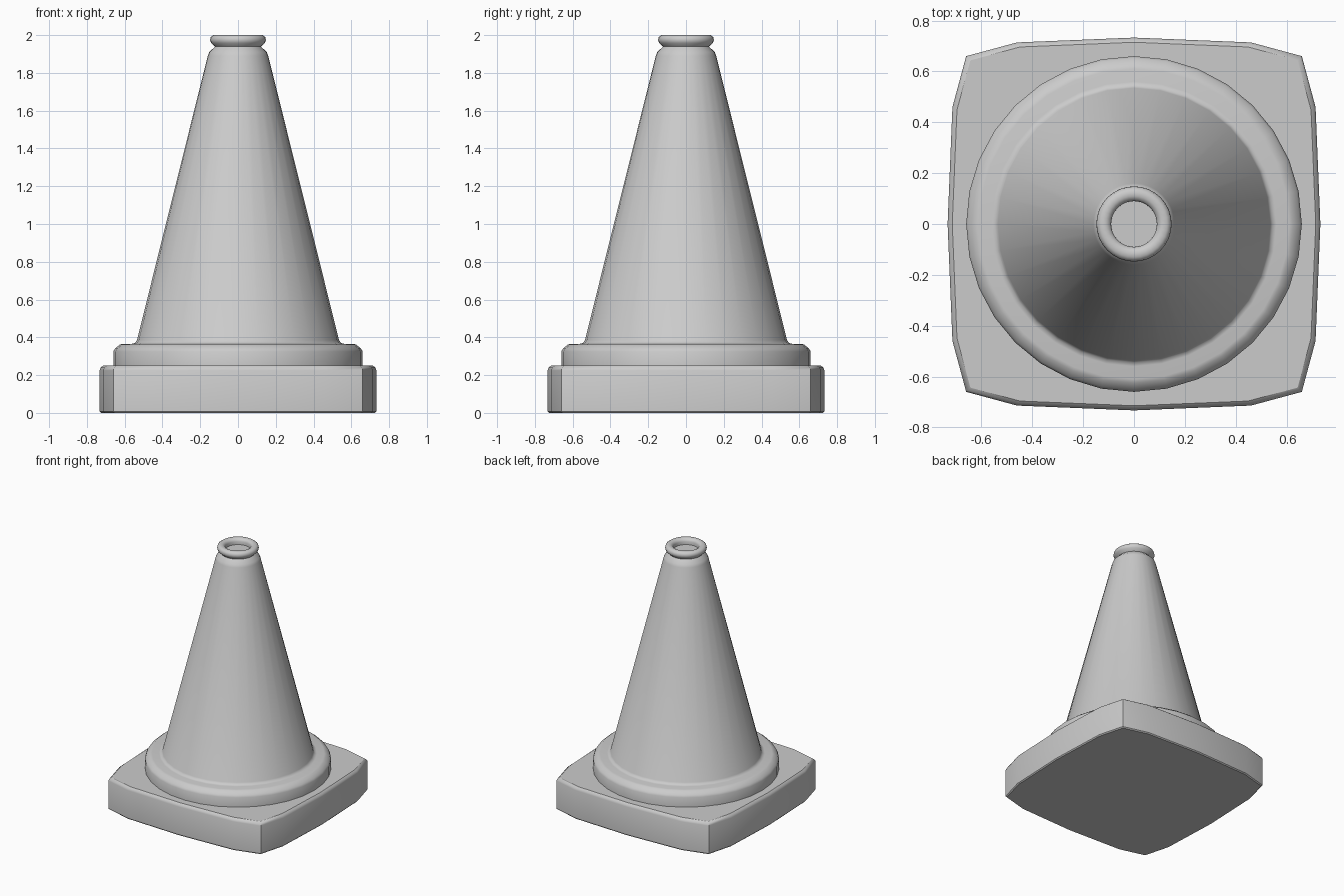
import bpy, bmesh, math

if "Cube" in bpy.data.objects:
    bpy.data.objects.remove(bpy.data.objects["Cube"])

SEGMENTS = 32


def finish(name, bm, angle=35):
    bmesh.ops.recalc_face_normals(bm, faces=bm.faces)
    mesh = bpy.data.meshes.new(name)
    bm.to_mesh(mesh)
    bm.free()
    obj = bpy.data.objects.new(name, mesh)
    bpy.context.collection.objects.link(obj)
    bpy.ops.object.select_all(action='DESELECT')
    obj.select_set(True)
    bpy.context.view_layer.objects.active = obj
    bpy.ops.object.shade_smooth_by_angle(angle=math.radians(angle))
    return obj


def loft(name, rings, angle=35):
    """Skin a stack of equal-sized point rings and cap both ends."""
    bm = bmesh.new()
    loops = [[bm.verts.new(p) for p in ring] for ring in rings]
    n = len(loops[0])
    for low, high in zip(loops, loops[1:]):
        for i in range(n):
            j = (i + 1) % n
            bm.faces.new((low[i], low[j], high[j], high[i]))
    bm.faces.new(loops[0][::-1])
    bm.faces.new(loops[-1])
    return finish(name, bm, angle)


def circle(r, z):
    step = math.tau / SEGMENTS
    return [(r * math.cos(i * step), r * math.sin(i * step), z)
            for i in range(SEGMENTS)]


# Bulged square base: one quarter outline turned four times
quarter = [(0.733, 0), (0.714, 0.46), (0.66, 0.66), (0.46, 0.714)]
outline = []
for turn in range(4):
    c, s = round(math.cos(turn * math.pi / 2)), round(math.sin(turn * math.pi / 2))
    outline += [(x * c - y * s, x * s + y * c) for x, y in quarter]
base_levels = [(0.99, 0), (1.0, 0.008), (1.0, 0.225), (0.992, 0.24), (0.975, 0.25)]
loft("base", [[(x * k, y * k, z) for x, y in outline] for k, z in base_levels])

# Collar, cone, neck and hollow rolled lip in one turned profile
profile = [
    (0.66, 0.24), (0.66, 0.325), (0.652, 0.34), (0.625, 0.362), (0.61, 0.366),
    (0.56, 0.366), (0.545, 0.37), (0.535, 0.385),
    (0.16, 1.89), (0.152, 1.91), (0.122, 1.939),
    (0.142, 1.958), (0.148, 1.973), (0.144, 1.99), (0.13, 2.0),
    (0.11, 2.0), (0.096, 1.992), (0.09, 1.978), (0.09, 1.955),
]
loft("cone_body", [circle(r, z) for r, z in profile], 50)
